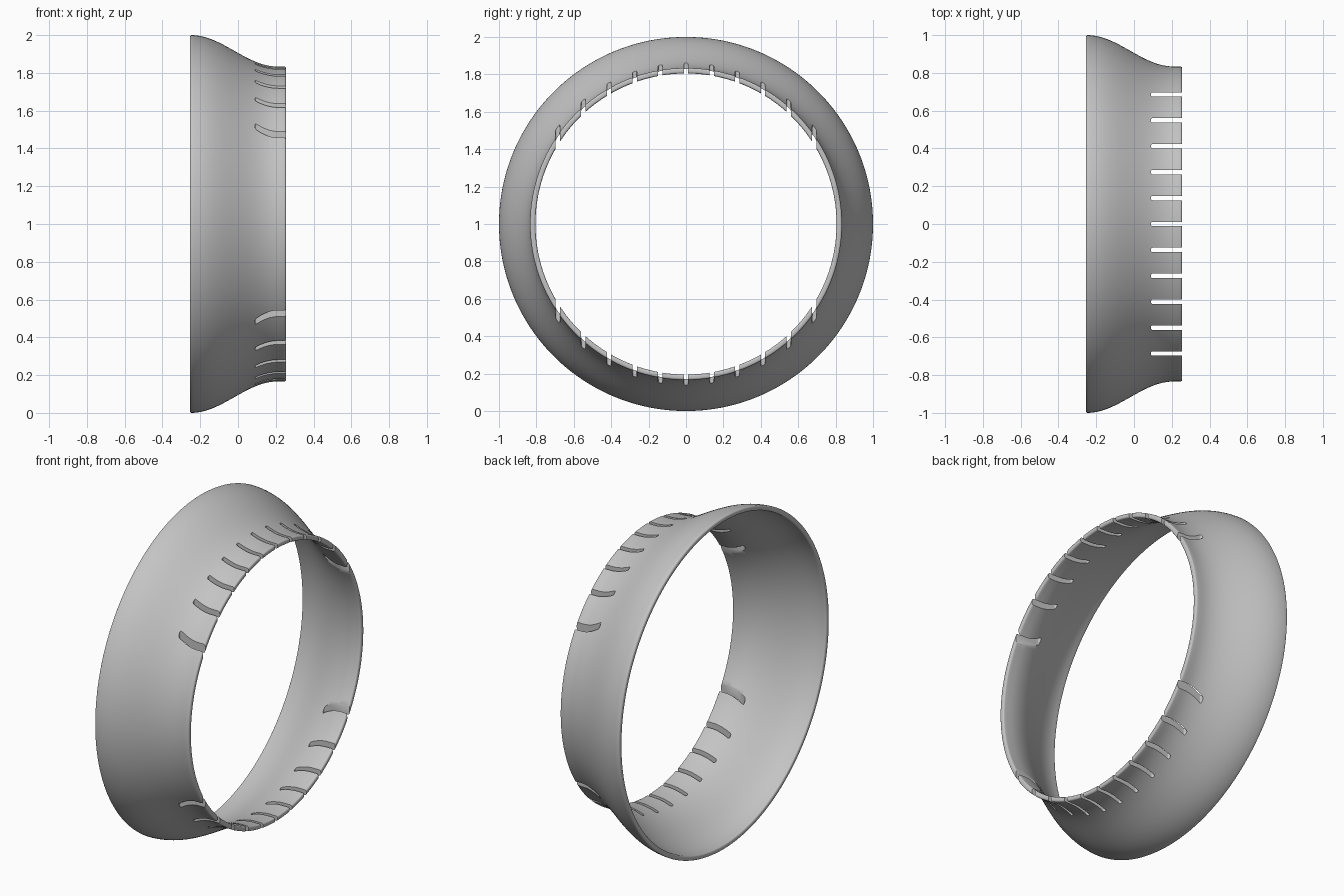
import bpy, bmesh, math
from mathutils import Vector

cube = bpy.data.objects.get("Cube")
if cube:
    bpy.data.objects.remove(cube, do_unlink=True)

HALF, WALL, CENTRE_Z = 0.255, 0.029, 1.0
SEGMENTS = 192


def make_object(name, bm):
    bmesh.ops.recalc_face_normals(bm, faces=bm.faces)
    mesh = bpy.data.meshes.new(name)
    bm.to_mesh(mesh)
    bm.free()
    obj = bpy.data.objects.new(name, mesh)
    bpy.context.collection.objects.link(obj)
    return obj


def radius(x):
    """Outer radius: an S-curve from the wide mouth to the straight neck."""
    t = min(max((x + 0.25) / 0.46, 0), 1)
    return 0.917 + 0.083 * math.cos(math.pi * t)


def offset_point(x, depth):
    """Point at a depth below the outer surface, kept inside the end planes."""
    slope = (radius(x + 0.001) - radius(x - 0.001)) / 0.002
    length = math.hypot(1, slope)
    return Vector((x + depth * slope / length, radius(x) - depth / length))


# Closed wall profile with small rounded lips
LIP = 0.01
span = HALF - LIP
xs = [-span + 2 * span * i / 32 for i in range(33)]
outer = [offset_point(x, 0) for x in xs]
inner = [offset_point(x, WALL) for x in reversed(xs)]


def lip(x, side, reverse):
    top = radius(x)
    points = []
    for i in range(1, 5):
        a = math.pi / 2 * i / 4
        points.append(Vector((x + side * LIP * math.sin(a), top - LIP * (1 - math.cos(a)))))
    for i in range(4):
        a = math.pi / 2 * i / 4
        points.append(Vector((x + side * LIP * math.cos(a), top - WALL + LIP * (1 - math.sin(a)))))
    return points[::-1] if reverse else points


profile = outer + lip(span, 1, False) + inner + lip(-span, -1, True)

# Flared ring turned around the x axis
bm = bmesh.new()
rings = []
for s in range(SEGMENTS):
    a = math.tau * s / SEGMENTS
    rings.append([bm.verts.new((p.x, p.y * math.sin(a), CENTRE_Z + p.y * math.cos(a)))
                  for p in profile])
n = len(profile)
for s in range(SEGMENTS):
    r0, r1 = rings[s], rings[(s + 1) % SEGMENTS]
    for i in range(n):
        j = (i + 1) % n
        bm.faces.new((r0[i], r0[j], r1[j], r1[i]))
ring = make_object("flared_ring", bm)

# Round-cornered vertical cutters for the neck slots
SLOT_START, SLOT_HALF, CORNER = 0.09, 0.0115, 0.008
bm = bmesh.new()
for k in range(-5, 6):
    y = 0.1372 * k
    outline = [(0.4, y - SLOT_HALF), (0.4, y + SLOT_HALF)]
    for side in (1, -1):
        arc = []
        for i in range(5):
            a = math.pi / 2 * i / 4
            arc.append((SLOT_START + CORNER * (1 - math.sin(a)),
                        y + side * (SLOT_HALF - CORNER * (1 - math.cos(a)))))
        outline += arc if side == 1 else arc[::-1]
    face = bm.faces.new([bm.verts.new((px, py, -0.1)) for px, py in outline])
    grown = bmesh.ops.extrude_face_region(bm, geom=[face], use_keep_orig=True)
    bmesh.ops.translate(bm, vec=(0, 0, 2.2),
                        verts=[v for v in grown["geom"] if isinstance(v, bmesh.types.BMVert)])
cutter = make_object("slot_cutter", bm)
cutter.hide_render = True

# Cut the slots and remove the cutter
cut = ring.modifiers.new("slots", "BOOLEAN")
cut.operation = "DIFFERENCE"
cut.solver = "EXACT"
cut.object = cutter
bpy.ops.object.select_all(action="DESELECT")
ring.select_set(True)
bpy.context.view_layer.objects.active = ring
bpy.ops.object.modifier_apply(modifier=cut.name)
bpy.data.objects.remove(cutter, do_unlink=True)

# Plain grey finish
grey = bpy.data.materials.new("light_grey")
grey.use_nodes = True
colour = (0.55, 0.55, 0.55, 1)
grey.diffuse_color = colour
grey.node_tree.nodes["Principled BSDF"].inputs["Base Color"].default_value = colour
ring.data.materials.clear()
ring.data.materials.append(grey)
bpy.ops.object.shade_smooth_by_angle(angle=math.radians(35))
